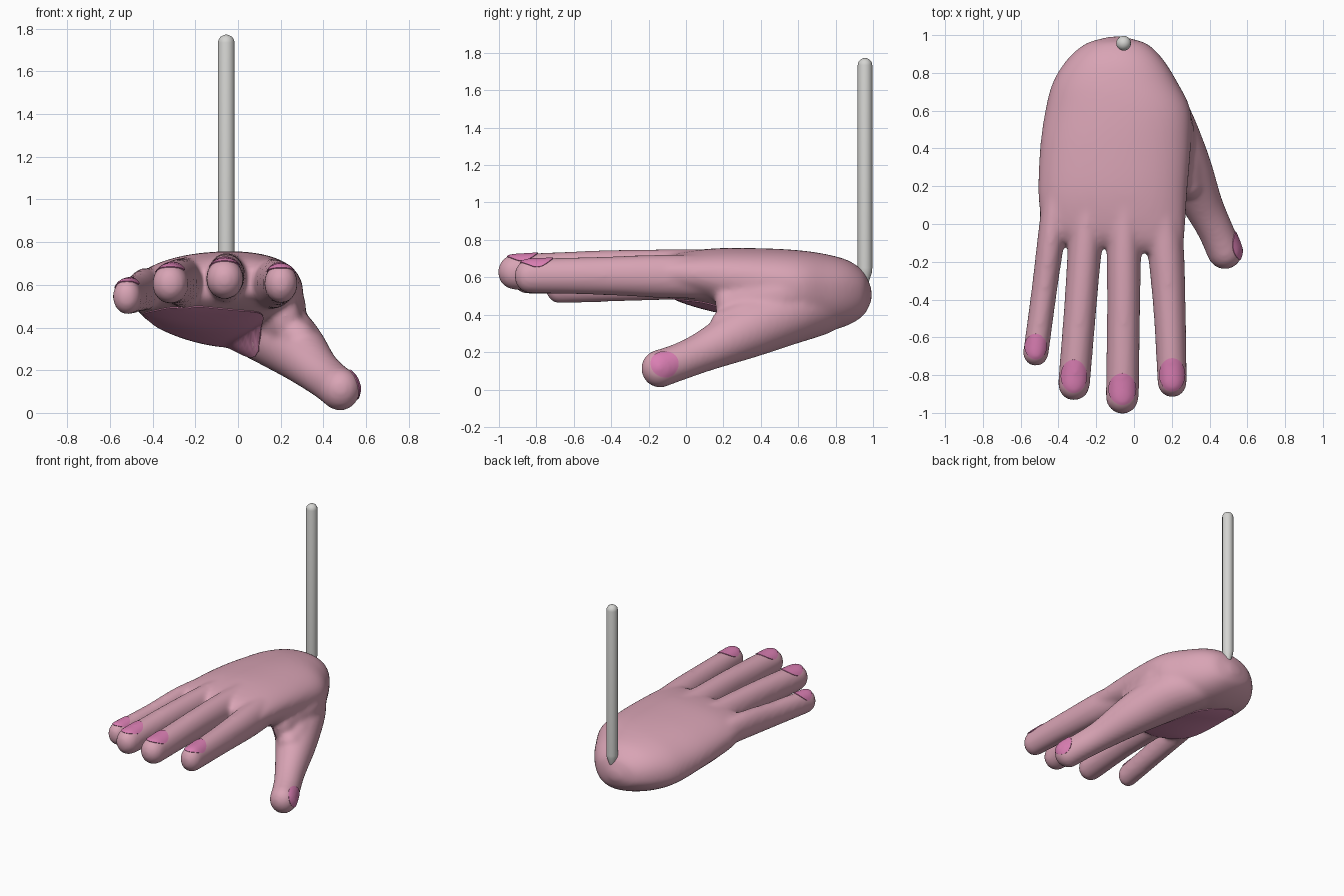
import bpy, bmesh, math
from mathutils import Vector
from mathutils.bvhtree import BVHTree

if "Cube" in bpy.data.objects:
    bpy.data.objects.remove(bpy.data.objects["Cube"])


def material(name, rgb):
    m = bpy.data.materials.new(name)
    m.diffuse_color = (*rgb, 1)
    m.use_nodes = True
    m.node_tree.nodes["Principled BSDF"].inputs["Base Color"].default_value = m.diffuse_color
    return m


skin = material("skin pink", (0.69, 0.37, 0.46))
nail_pink = material("nail pink", (0.70, 0.21, 0.45))
palm_pink = material("palm pink", (0.69, 0.26, 0.45))
grey = material("light grey", (0.66, 0.66, 0.64))


def make_object(name, bm, mat):
    me = bpy.data.meshes.new(name)
    bm.to_mesh(me)
    bm.free()
    ob = bpy.data.objects.new(name, me)
    bpy.context.collection.objects.link(ob)
    me.materials.append(mat)
    for p in me.polygons:
        p.use_smooth = True
    return ob


def smooth_rows(rows, steps=5):
    """Catmull-Rom interpolation of tuples."""
    out = []
    for i in range(len(rows) - 1):
        p0, p1 = rows[max(i - 1, 0)], rows[i]
        p2, p3 = rows[i + 1], rows[min(i + 2, len(rows) - 1)]
        for k in range(steps):
            t = k / steps
            out.append(tuple(
                b + 0.5 * t * (c - a + t * (2 * a - 5 * b + 4 * c - d + t * (3 * (b - c) + d - a)))
                for a, b, c, d in zip(p0, p1, p2, p3)))
    return out + [rows[-1]]


def loft(bm, rings):
    """Skin a list of point rings and cap both ends."""
    loops = [[bm.verts.new(p) for p in r] for r in rings]
    n = len(loops[0])
    for a, b in zip(loops, loops[1:]):
        for i in range(n):
            j = (i + 1) % n
            bm.faces.new((a[i], a[j], b[j], b[i]))
    bm.faces.new(loops[0])
    bm.faces.new(loops[-1])


def digit(bm, path, n=24):
    """Tube along (x, y, z, half width, half height) with a rounded tip."""
    path = smooth_rows(path, 4)
    pts = [Vector(p[:3]) for p in path]
    rings = []

    def ring(c, d, w, h):
        side = d.cross(Vector((0, 0, 1))).normalized()
        up = side.cross(d)
        rings.append([c + side * w * math.cos(t) + up * h * math.sin(t)
                      for t in (2 * math.pi * k / n for k in range(n))])

    for i, p in enumerate(path):
        d = (pts[min(i + 1, len(pts) - 1)] - pts[max(i - 1, 0)]).normalized()
        ring(pts[i], d, p[3], p[4])
    w, h = path[-1][3:]
    for a in (20, 40, 58, 72, 83):
        a = math.radians(a)
        ring(pts[-1] + d * w * math.sin(a), d, w * math.cos(a), h * math.cos(a))
    loft(bm, rings)


# Hand: palm sections (y, left, right, bottom, top), fused with the digits
bm = bmesh.new()
sections = [
    (-0.13, -0.45, 0.24, 0.54, 0.67), (-0.05, -0.485, 0.265, 0.48, 0.722),
    (0.15, -0.507, 0.28, 0.42, 0.752), (0.40, -0.498, 0.30, 0.365, 0.753),
    (0.60, -0.47, 0.30, 0.32, 0.743), (0.75, -0.43, 0.23, 0.318, 0.722),
    (0.87, -0.355, 0.155, 0.35, 0.688), (0.95, -0.265, 0.075, 0.40, 0.63),
    (0.98, -0.18, -0.01, 0.45, 0.57), (0.993, -0.12, -0.06, 0.48, 0.53)]
rings = []
for y, x0, x1, z0, z1 in smooth_rows(sections, 4):
    ring = []
    tilt = 0.2 * min(max((y - 0.1) / 0.4, 0), 1)
    slant = 0.12 * min(max((0.2 - y) / 0.3, 0), 1)
    for k in range(48):
        t = 2 * math.pi * k / 48
        c, s = math.cos(t), math.sin(t)
        dx = (x1 - x0) / 2 * math.copysign(abs(c) ** 0.92, c)
        dz = (z1 - z0) / 2 * math.copysign(abs(s) ** 0.9, s)
        dz += 0.06 * dx - tilt * dx * max(-s, 0)
        ring.append(Vector(((x0 + x1) / 2 + dx, y - slant * dx, (z0 + z1) / 2 + dz)))
    rings.append(ring)
loft(bm, rings)

fingers = {
    "little": [(-0.385, 0.3, 0.58, .08, .09), (-0.435, -0.05, 0.58, .073, .1),
               (-0.475, -0.35, 0.56, .068, .09), (-0.52, -0.685, 0.545, .068, .085)],
    "ring": [(-0.22, 0.3, 0.61, .09, .12), (-0.258, -0.10, 0.61, .09, .118),
             (-0.285, -0.45, 0.615, .086, .105), (-0.318, -0.85, 0.605, .085, .094)],
    "middle": [(-0.035, 0.3, 0.63, .09, .12), (-0.052, -0.10, 0.633, .092, .118),
               (-0.055, -0.45, 0.64, .088, .105), (-0.062, -0.918, 0.628, .088, .096)],
    "index": [(0.12, 0.3, 0.60, .1, .12), (0.165, -0.10, 0.605, .098, .117),
              (0.188, -0.45, 0.608, .086, .103), (0.202, -0.84, 0.607, .078, .093)],
    "thumb": [(-0.05, 0.82, 0.495, .12, .125), (0.02, 0.72, 0.45, .16, .155),
              (0.125, 0.55, 0.41, .182, .17), (0.26, 0.32, 0.31, .145, .148),
              (0.365, 0.10, 0.205, .107, .11), (0.43, -0.03, 0.15, .095, .1),
              (0.48, -0.145, 0.11, .095, .102)]}
for path in fingers.values():
    digit(bm, path)
# Webs joining the thumb to the palm
digit(bm, [(0.03, 0.68, 0.52, .15, .15), (0.13, 0.50, 0.50, .19, .15),
           (0.19, 0.33, 0.46, .125, .14), (0.22, 0.235, 0.43, .075, .12)])
digit(bm, [(0.15, 0.50, 0.42, .15, .15), (0.25, 0.33, 0.37, .115, .12),
           (0.285, 0.215, 0.345, .085, .09)])
digit(bm, [(0.27, 0.32, 0.33, .1, .1), (0.32, 0.17, 0.265, .085, .085)])
bmesh.ops.recalc_face_normals(bm, faces=bm.faces)
hand = make_object("hand", bm, skin)

rm = hand.modifiers.new("fuse", 'REMESH')
rm.mode = 'VOXEL'
rm.voxel_size = 0.013
rm.use_smooth_shade = True
sm = hand.modifiers.new("soften", 'SMOOTH')
sm.factor = 0.5
sm.iterations = 16
dg = bpy.context.evaluated_depsgraph_get()
tree = BVHTree.FromObject(hand, dg)


def patch(name, mat, centre, direction, rx, ry, angle=0, taper=0, power=1, rows=10, n=40):
    """Thin oval plate pressed onto the hand along a direction, with a rim."""
    d = Vector(direction).normalized()
    v = Vector((0, 1, 0))
    v = (v - d * v.dot(d)).normalized()
    u = v.cross(d)
    ca, sa = math.cos(angle), math.sin(angle)
    u, v = u * ca + v * sa, v * ca - u * sa
    bm = bmesh.new()

    def drop(q, t, lift):
        c, s = math.cos(t), math.sin(t)
        b = q * math.copysign(abs(s) ** power, s)
        a = q * math.copysign(abs(c) ** power, c) * (1 - taper * b)
        p = Vector(centre) + u * a * rx + v * b * ry - d
        hit, normal, _, _ = tree.ray_cast(p, d)
        return bm.verts.new(hit + normal * lift if hit else p + d)

    mid = drop(0, 0, 0.005)
    prev = None
    for r in range(1, rows + 2):
        lift = 0.005 if r <= rows else -0.003
        cur = [drop(min(r, rows) / rows, 2 * math.pi * k / n, lift) for k in range(n)]
        for k in range(n):
            j = (k + 1) % n
            if prev:
                bm.faces.new((prev[k], cur[k], cur[j], prev[j]))
            else:
                bm.faces.new((mid, cur[k], cur[j]))
        prev = cur
    bm.normal_update()
    if sum(f.normal.dot(d) for f in bm.faces) > 0:
        bmesh.ops.reverse_faces(bm, faces=bm.faces)
    ob = make_object(name, bm, mat)
    ob.data.set_sharp_from_angle(angle=math.radians(50))
    return ob


# Nails
down = (0, 0, -1)
patch("little_nail", nail_pink, (-0.52, -0.648, 0.6), down, 0.055, 0.067)
patch("ring_nail", nail_pink, (-0.318, -0.805, 0.65), down, 0.066, 0.087)
patch("middle_nail", nail_pink, (-0.062, -0.873, 0.67), down, 0.07, 0.083)
patch("index_nail", nail_pink, (0.202, -0.797, 0.65), down, 0.065, 0.087)
patch("thumb_nail", nail_pink, (0.55, -0.113, 0.138), (-1, -0.35, -0.42), 0.069, 0.073)
# Palm pad on the underside
patch("palm_pad", palm_pink, (-0.18, 0.33, 0.4), (0, 0, 1), 0.265, 0.41,
      angle=0.14, taper=0.25, power=0.85, rows=24, n=64)

# Rod: pointed below, rounded on top
bm = bmesh.new()
profile = [(0.003, 0.53), (0.02, 0.575), (0.038, 0.63), (0.039, 0.65), (0.039, 1.735)]
profile += [(0.039 * math.cos(a), 1.735 + 0.037 * math.sin(a))
            for a in (0.4, 0.8, 1.15, 1.45)]
loft(bm, [[Vector((-0.055 + r * math.cos(k * math.pi / 12),
                   0.957 + r * math.sin(k * math.pi / 12), z)) for k in range(24)]
          for r, z in profile])
bmesh.ops.recalc_face_normals(bm, faces=bm.faces)
make_object("rod", bm, grey)
